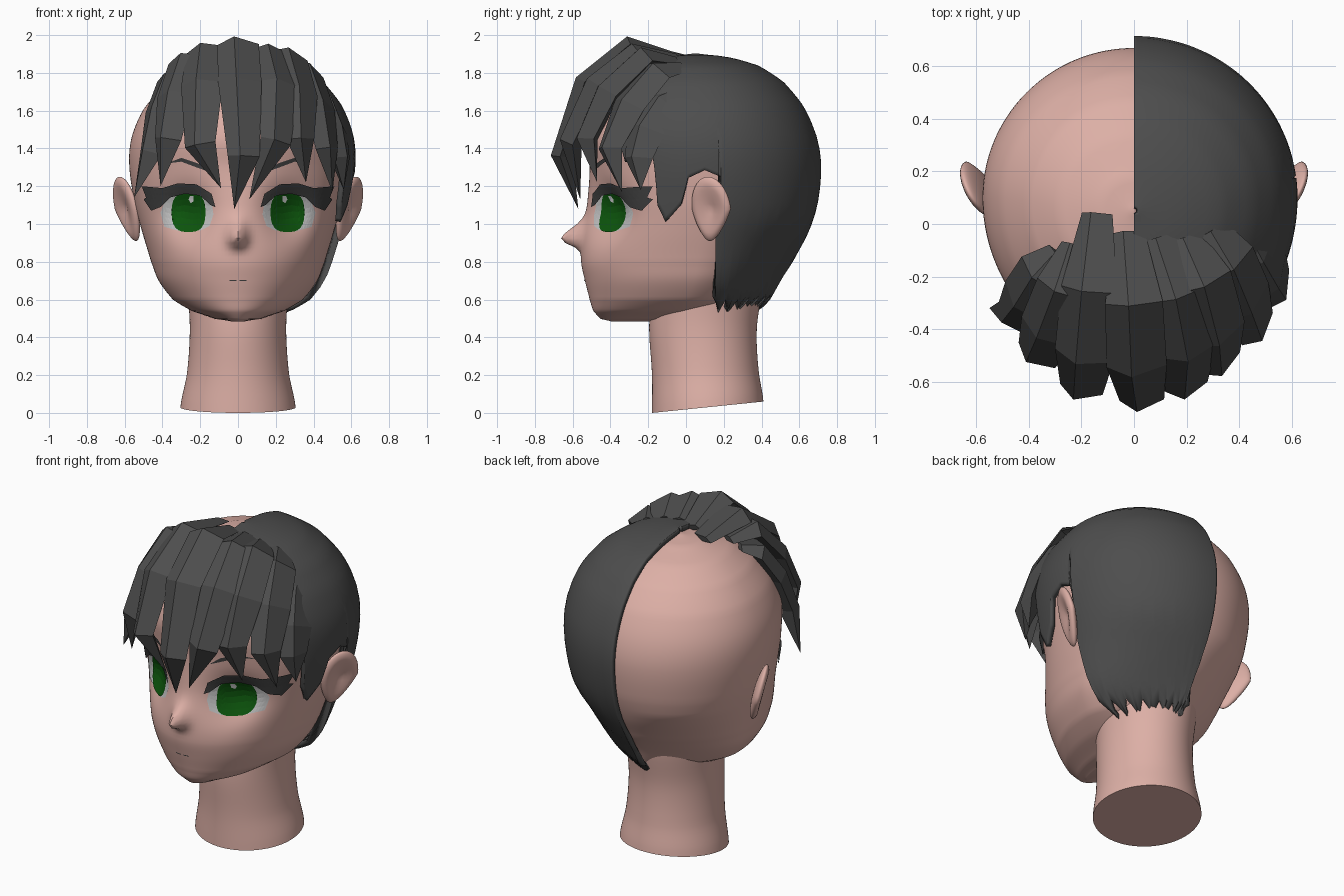
import bpy, bmesh, math
from mathutils import Vector, Matrix
from mathutils.bvhtree import BVHTree

if "Cube" in bpy.data.objects:
    bpy.data.objects.remove(bpy.data.objects["Cube"])


def material(name, r, g, b):
    m = bpy.data.materials.new(name)
    m.diffuse_color = (r, g, b, 1)
    m.use_nodes = True
    m.node_tree.nodes["Principled BSDF"].inputs["Base Color"].default_value = m.diffuse_color
    return m


SKIN = material("skin pink", 0.72, 0.43, 0.38)
HAIR = material("hair charcoal", 0.075, 0.075, 0.075)
LASH = material("lash dark grey", 0.05, 0.05, 0.05)
GREY = material("eye grey white", 0.55, 0.55, 0.55)
WHITE = material("glint white", 0.8, 0.8, 0.8)
GREEN = material("iris green", 0.004, 0.095, 0.004)


def finish(name, bm, mat, smooth=None, recalc=True):
    if recalc:
        bmesh.ops.recalc_face_normals(bm, faces=bm.faces)
    me = bpy.data.meshes.new(name)
    bm.to_mesh(me)
    bm.free()
    me.materials.append(mat)
    ob = bpy.data.objects.new(name, me)
    bpy.context.collection.objects.link(ob)
    if smooth:
        bpy.ops.object.select_all(action='DESELECT')
        ob.select_set(True)
        bpy.context.view_layer.objects.active = ob
        bpy.ops.object.shade_smooth_by_angle(angle=math.radians(smooth))
    return ob


# cross-sections: z, front y, back y, y of widest point, half width
HEAD = [(.485, -.40, -.10, -.25, .04), (.497, -.45, .15, -.15, .12), (.54, -.49, .33, -.08, .245),
        (.60, -.51, .40, .00, .345), (.70, -.535, .455, .04, .42), (.80, -.555, .52, .06, .46),
        (.95, -.55, .60, .08, .505), (1.10, -.525, .65, .10, .545), (1.30, -.51, .67, .10, .575),
        (1.45, -.525, .645, .10, .565), (1.60, -.475, .575, .10, .505), (1.72, -.37, .47, .09, .405),
        (1.80, -.24, .34, .07, .285), (1.85, -.08, .18, .05, .13), (1.865, .04, .06, .05, .01)]
NECK = [(0, -.18, .41, .11, .305), (.2, -.18, .385, .10, .27), (.45, -.195, .375, .09, .255),
        (.70, -.18, .41, .09, .27)]


def section(table, z):
    i = 0
    while i < len(table) - 2 and z > table[i + 1][0]:
        i += 1
    p1, p2 = table[i], table[i + 1]
    p0, p3 = table[max(i - 1, 0)], table[min(i + 2, len(table) - 1)]
    t = (z - p1[0]) / (p2[0] - p1[0])
    return [0.5 * (2 * b + (c - a) * t + (2 * a - 5 * b + 4 * c - d) * t * t
                   + (3 * b - a - 3 * c + d) * t ** 3)
            for a, b, c, d in list(zip(p0, p1, p2, p3))[1:]]


def surface(table, phi, z, grow=0.0):
    # phi = 0 is the front, 90 degrees is +x; the back of the head narrows to the nape
    f, b, mid, w = section(table, z)
    c, s = math.cos(phi), math.sin(phi)
    depth = (mid - f) if c > 0 else (b - mid)
    if table is HEAD and c < 0:
        s = math.copysign(abs(s) ** (1 + max(0, min(1, (1.0 - z) / .4))), s)
    return Vector(((w + grow) * s, mid - (depth + grow) * c, z))


def loft(name, table, shape, segs=160, sub=6):
    bm = bmesh.new()
    zs = [a[0] + (b[0] - a[0]) * k / sub for a, b in zip(table, table[1:]) for k in range(sub)]
    zs.append(table[-1][0])
    rings = [[bm.verts.new(shape(surface(table, 2 * math.pi * i / segs, z))) for i in range(segs)] for z in zs]
    for a, b in zip(rings, rings[1:]):
        for i in range(segs):
            j = (i + 1) % segs
            bm.faces.new((a[i], a[j], b[j], b[i]))
    bm.faces.new(rings[0])
    bm.faces.new(rings[-1])
    return finish(name, bm, SKIN, 50)


def face_shape(p):
    # nose ridge and recessed eye areas
    if p.y < 0:
        dz, x = p.z - .92, abs(p.x)
        p.y += .10 * math.exp(-((x - .27) / .13) ** 2 - ((p.z - 1.06) / .14) ** 2)
        p.y -= .11 * math.exp(-(x / .045) ** 2) * math.exp(-(dz / (.075 if dz > 0 else .04)) ** 2)
    return p


def tilt_base(p):
    p.z += .06 * max(0, 1 - p.z / .3) * (p.y + .18) / .59
    return p


head = loft("head", HEAD, face_shape)
loft("neck", NECK, tilt_base)
tree = BVHTree.FromPolygons([v.co for v in head.data.vertices], [p.vertices for p in head.data.polygons])

# ears: flattened spheres with a hollow on the outer side
for s, side in ((1, "right"), (-1, "left")):
    bm = bmesh.new()
    bmesh.ops.create_uvsphere(bm, u_segments=32, v_segments=20, radius=1)
    turn = Matrix.Rotation(math.radians(-28), 3, 'Z') @ Matrix.Rotation(math.radians(14), 3, 'Y')
    for v in bm.verts:
        x, y, z = v.co
        r = math.hypot(y, z)
        if x > 0 and r < .8:
            x -= 1.1 * (1 - r / .8)
        taper = 1 if z > 0 else 1 + .4 * z
        p = turn @ Vector((x * .035, y * .115 * taper + .03 * min(z, 0), z * .175))
        p += Vector((.59, .135, 1.08))
        v.co = (p.x * s, p.y, p.z)
    finish("ear_" + side, bm, SKIN, 60)

# hair cap on the +x half: lower edge as (angle, z)
edge = [(0, 1.76), (30, 1.68), (46, 1.5), (50, 1.32), (55, 1.5), (58, 1.38), (64, 1.47), (68, 1.1),
        (73, 1.01), (79, 1.1), (82, 1.24), (90, 1.28), (97, 1.25), (98, .6)]
edge += [(102 + 6 * i, .53 if i % 2 == 0 else .60) for i in range(14)]


def edge_z(a):
    for (a0, z0), (a1, z1) in zip(edge, edge[1:]):
        if a <= a1:
            return z0 + (z1 - z0) * (a - a0) / (a1 - a0)
    return edge[-1][1]


def cap_point(a, z):
    grow = .046 * min(1, (1.865 - z) / .03)
    p = surface(HEAD, math.radians(a), z, grow)
    if a >= 98 and z < 1.25:
        # behind the ear the edge falls straight down
        y0 = surface(HEAD, math.radians(98), z, grow).y
        y1 = surface(HEAD, math.pi, z, grow).y
        goal = max(y0, .155)
        p.y = goal + (p.y - y0) * (y1 - goal) / (y1 - y0)
    p.z += .038 * max(0, min(1, (z - 1.2) / .6))
    if a in (0, 180):
        p.x = 0
    return p


bm = bmesh.new()
cols = []
for a in range(181):
    low = edge_z(a)
    mid = max(1.52, low + .02)
    zs = [low + (mid - low) * k / 14 for k in range(14)]
    zs += [mid + (1.8645 - mid) * math.sin(math.pi / 2 * k / 18) for k in range(19)]
    cols.append([bm.verts.new(cap_point(a, z)) for z in zs])
for a, b in zip(cols, cols[1:]):
    for k in range(len(a) - 1):
        bm.faces.new((a[k], b[k], b[k + 1], a[k + 1]))
cap = finish("hair_cap", bm, HAIR, 40, recalc=False)
mod = cap.modifiers.new("thickness", 'SOLIDIFY')
mod.thickness, mod.offset = .03, -1

# fringe locks: root, crest, belly, front, tip
LOCKS = [
    ((-.28, -.12, 1.80), (-.35, -.20, 1.77), (-.41, -.30, 1.60), (-.46, -.36, 1.38), (-.55, -.32, 1.14)),
    ((-.22, -.08, 1.85), (-.27, -.25, 1.87), (-.33, -.41, 1.68), (-.37, -.50, 1.45), (-.41, -.44, 1.20)),
    ((-.14, .04, 1.87), (-.17, -.25, 1.92), (-.19, -.50, 1.74), (-.20, -.63, 1.42), (-.09, -.56, 1.19)),
    ((-.02, -.03, 1.88), (.00, -.30, 1.95), (.01, -.54, 1.75), (.03, -.67, 1.36), (-.02, -.57, 1.08)),
    ((.10, -.05, 1.88), (.17, -.27, 1.91), (.21, -.48, 1.74), (.20, -.62, 1.44), (.06, -.56, 1.13)),
    ((.20, -.05, 1.86), (.27, -.22, 1.89), (.32, -.42, 1.70), (.33, -.53, 1.45), (.36, -.47, 1.22)),
    ((.30, -.02, 1.83), (.37, -.15, 1.81), (.43, -.30, 1.63), (.47, -.40, 1.40), (.50, -.34, 1.17)),
    ((.42, .00, 1.71), (.47, -.12, 1.64), (.52, -.21, 1.50), (.55, -.25, 1.35), (.56, -.24, 1.18))]
for n, path in enumerate(LOCKS):
    bm = bmesh.new()
    pts = [Vector(p) for p in path]
    rings = []
    for i, p in enumerate(pts[:-1]):
        along = (pts[i + 1] - pts[max(i - 1, 0)]).normalized()
        out = p - Vector((0, .05, 1.3))
        out = (out - along * out.dot(along)).normalized()
        across = along.cross(out)
        w = (.06, .11, .115, .085)[i]
        th = (.02, .045, .05, .045)[i]
        back = (.02, .05, .08, .07)[i]
        rings.append([bm.verts.new(p + d) for d in
                      (across * w, out * th + across * .02, -across * w, -out * back)])
    tip = bm.verts.new(pts[-1])
    for a, b in zip(rings, rings[1:]):
        for i in range(4):
            bm.faces.new((a[i], a[(i + 1) % 4], b[(i + 1) % 4], b[i]))
    for i in range(4):
        bm.faces.new((rings[-1][i], rings[-1][(i + 1) % 4], tip))
    bm.faces.new(rings[0])
    finish("fringe_lock_%d" % (n + 1), bm, HAIR)


# thin painted plates laid on the face
def plate(name, outline, mat, lift, s):
    bm = bmesh.new()
    bm.faces.new([bm.verts.new((x * s, 0, z)) for x, z in outline])
    bmesh.ops.triangulate(bm, faces=bm.faces)
    bmesh.ops.subdivide_edges(bm, edges=bm.edges, cuts=5, use_grid_fill=True)
    for v in bm.verts:
        hit = tree.ray_cast(Vector((v.co.x, -2, v.co.z)), Vector((0, 1, 0)))[0]
        v.co.y = (hit.y if hit else -.2) - lift
    bmesh.ops.recalc_face_normals(bm, faces=bm.faces)
    if sum(f.normal.y for f in bm.faces) > 0:
        bmesh.ops.reverse_faces(bm, faces=bm.faces)
    finish(name, bm, mat, recalc=False)


ball = [(math.cos(t * math.pi / 12), math.sin(t * math.pi / 12)) for t in range(24)]
iris = [(.262 + .09 * math.copysign(abs(c) ** .7, c), 1.062 + .105 * math.copysign(abs(d) ** .8, d))
        for c, d in ball]
sclera = [(.13, 1.05), (.14, 1.12), (.20, 1.17), (.30, 1.18), (.38, 1.14), (.41, 1.06),
          (.39, .985), (.30, .96), (.20, .965), (.15, .99)]
lash = [(.12, 1.09), (.14, 1.16), (.22, 1.21), (.32, 1.215), (.40, 1.19), (.51, 1.20), (.46, 1.16),
        (.50, 1.13), (.44, 1.11), (.46, 1.07), (.41, 1.09), (.36, 1.14), (.28, 1.16), (.20, 1.15), (.145, 1.10)]
brow = [(.15, 1.275), (.22, 1.30), (.30, 1.33), (.38, 1.32), (.30, 1.35), (.21, 1.32)]
glint = [(.235, 1.12), (.25, 1.11), (.262, 1.13), (.255, 1.148), (.235, 1.148)]
mouth = [(.008, .698), (.045, .699), (.045, .704), (.008, .704)]
for s, side in ((1, "right"), (-1, "left")):
    plate("eye_white_" + side, sclera, GREY, .004, s)
    plate("iris_" + side, iris, GREEN, .009, s)
    plate("eye_glint_" + side, glint, WHITE, .014, s)
    plate("eyelash_" + side, lash, LASH, .018, s)
    plate("eyebrow_" + side, brow, LASH, .006, s)
    plate("mouth_line_" + side, mouth, LASH, .004, s)
